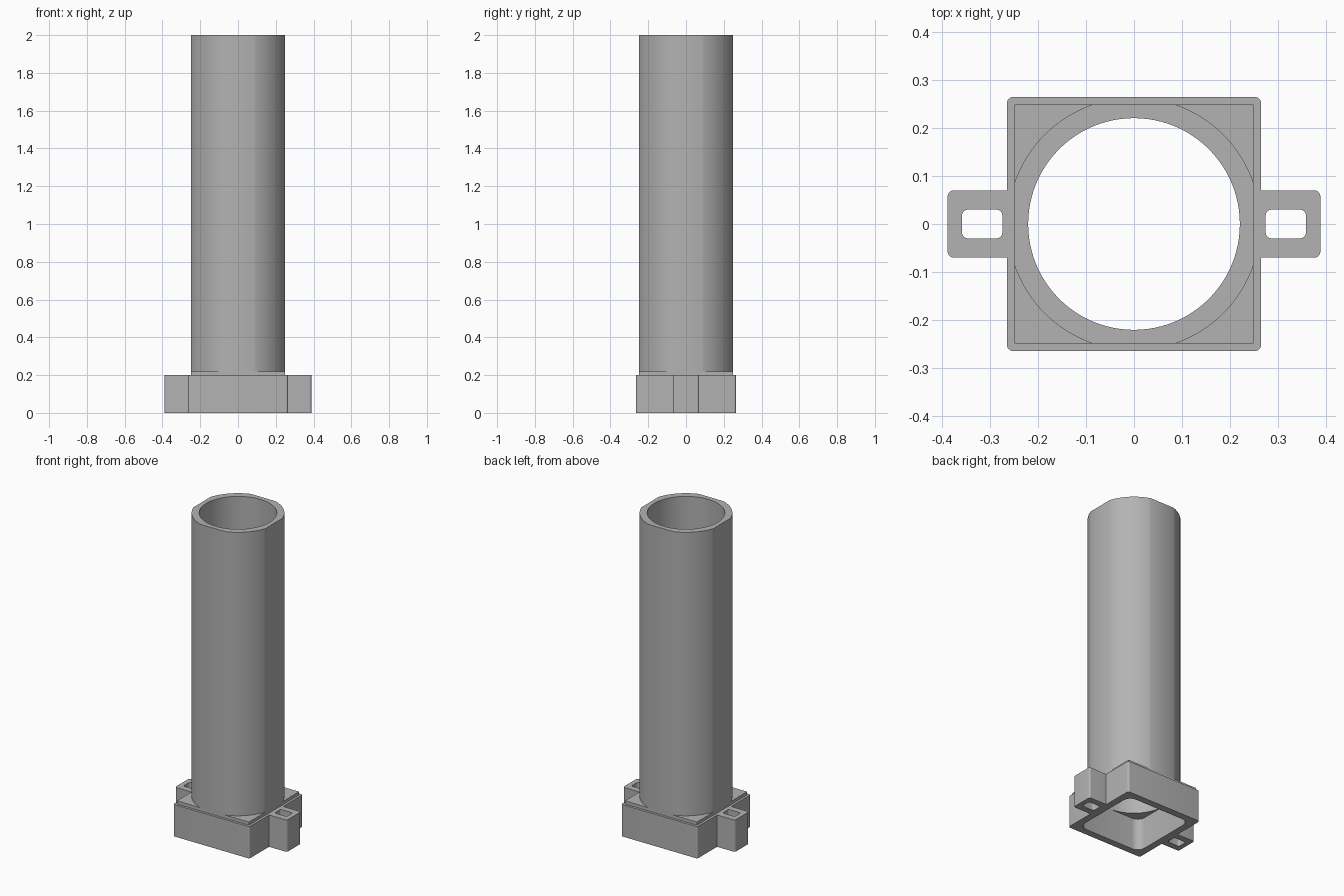
import bpy
import bmesh
from math import cos, sin, pi, radians
from mathutils import Vector

cube = bpy.data.objects.get("Cube")
if cube:
    bpy.data.objects.remove(cube, do_unlink=True)

# One plain grey for the whole part
grey = bpy.data.materials.new("plain_grey")
grey.use_nodes = True
COLOUR = (0.45, 0.45, 0.45, 1)
grey.diffuse_color = COLOUR
grey.node_tree.nodes["Principled BSDF"].inputs["Base Color"].default_value = COLOUR


def circle(r, n=96):
    return [Vector((r * cos(2 * pi * i / n), r * sin(2 * pi * i / n))) for i in range(n)]


def rounded(corners, steps=6):
    """Outline through (x, y, radius) corners, each right angle filleted."""
    pts = []
    n = len(corners)
    for i, (x, y, r) in enumerate(corners):
        p = Vector((x, y))
        if r == 0:
            pts.append(p)
            continue
        a = (Vector(corners[i - 1][:2]) - p).normalized() * r
        b = (Vector(corners[(i + 1) % n][:2]) - p).normalized() * r
        for k in range(steps + 1):
            t = k / steps * pi / 2
            pts.append(p + a * (1 - sin(t)) + b * (1 - cos(t)))
    return pts


def rectangle(hx, hy, r=0, cx=0):
    return rounded([(cx + sx * hx, sy * hy, r)
                    for sx, sy in ((1, -1), (1, 1), (-1, 1), (-1, -1))])


def clipped_circle(r, half, n=24):
    """Circle with four flats where it meets a square."""
    a = (Vector((half, 0)).length / r)
    start = pi / 2 - math_asin(a)
    pts = []
    for q in range(4):
        for k in range(n + 1):
            t = q * pi / 2 + start + (pi / 2 - 2 * start) * k / n
            pts.append(Vector((r * cos(t), r * sin(t))))
    return pts


def math_asin(v):
    return pi / 2 - Vector((v, (1 - v * v) ** 0.5)).angle(Vector((1, 0)))


def extrude_profile(name, outlines, z0, z1):
    """Solid from an outer outline and holes, between two heights."""
    curve = bpy.data.curves.new(name, "CURVE")
    curve.dimensions = "2D"
    curve.fill_mode = "BOTH"
    curve.extrude = (z1 - z0) / 2
    for pts in outlines:
        spline = curve.splines.new("POLY")
        spline.points.add(len(pts) - 1)
        for sp, p in zip(spline.points, pts):
            sp.co = (p.x, p.y, 0, 1)
        spline.use_cyclic_u = True
    temp = bpy.data.objects.new(name + "_profile", curve)
    bpy.context.collection.objects.link(temp)
    deps = bpy.context.evaluated_depsgraph_get()
    mesh = bpy.data.meshes.new_from_object(temp.evaluated_get(deps))
    bpy.data.objects.remove(temp, do_unlink=True)
    bpy.data.curves.remove(curve)

    bm = bmesh.new()
    bm.from_mesh(mesh)
    bmesh.ops.remove_doubles(bm, verts=bm.verts, dist=1e-5)
    bmesh.ops.translate(bm, verts=bm.verts, vec=(0, 0, (z0 + z1) / 2))
    bmesh.ops.recalc_face_normals(bm, faces=bm.faces)
    bm.to_mesh(mesh)
    bm.free()
    mesh.materials.clear()
    mesh.materials.append(grey)
    obj = bpy.data.objects.new(name, mesh)
    bpy.context.collection.objects.link(obj)
    bpy.ops.object.select_all(action="DESELECT")
    obj.select_set(True)
    bpy.context.view_layer.objects.active = obj
    bpy.ops.object.shade_smooth_by_angle(angle=radians(25))
    return obj


BODY, FLAT, BORE = 0.265, 0.25, 0.221
EAR_X, EAR_Y, FILLET = 0.389, 0.07, 0.012

# Square base with a slotted ear on each side and a square socket below
half = [(BODY, -BODY, FILLET), (BODY, -EAR_Y, 0), (EAR_X, -EAR_Y, FILLET),
        (EAR_X, EAR_Y, FILLET), (BODY, EAR_Y, 0), (BODY, BODY, FILLET)]
outline = half + [(-x, -y, r) for x, y, r in half]
slots = [rectangle(0.042, 0.03, FILLET, s * 0.317) for s in (1, -1)]
socket = rectangle(BORE, BORE, 0.05)
extrude_profile("base", [rounded(outline), socket] + slots, 0, 0.2)

# Thin square collar on the base
extrude_profile("collar", [rectangle(FLAT, FLAT), circle(BORE)], 0.2, 0.22)

# Tall round tube with four flats
extrude_profile("tube", [clipped_circle(0.264, FLAT), circle(BORE)], 0.22, 2)
